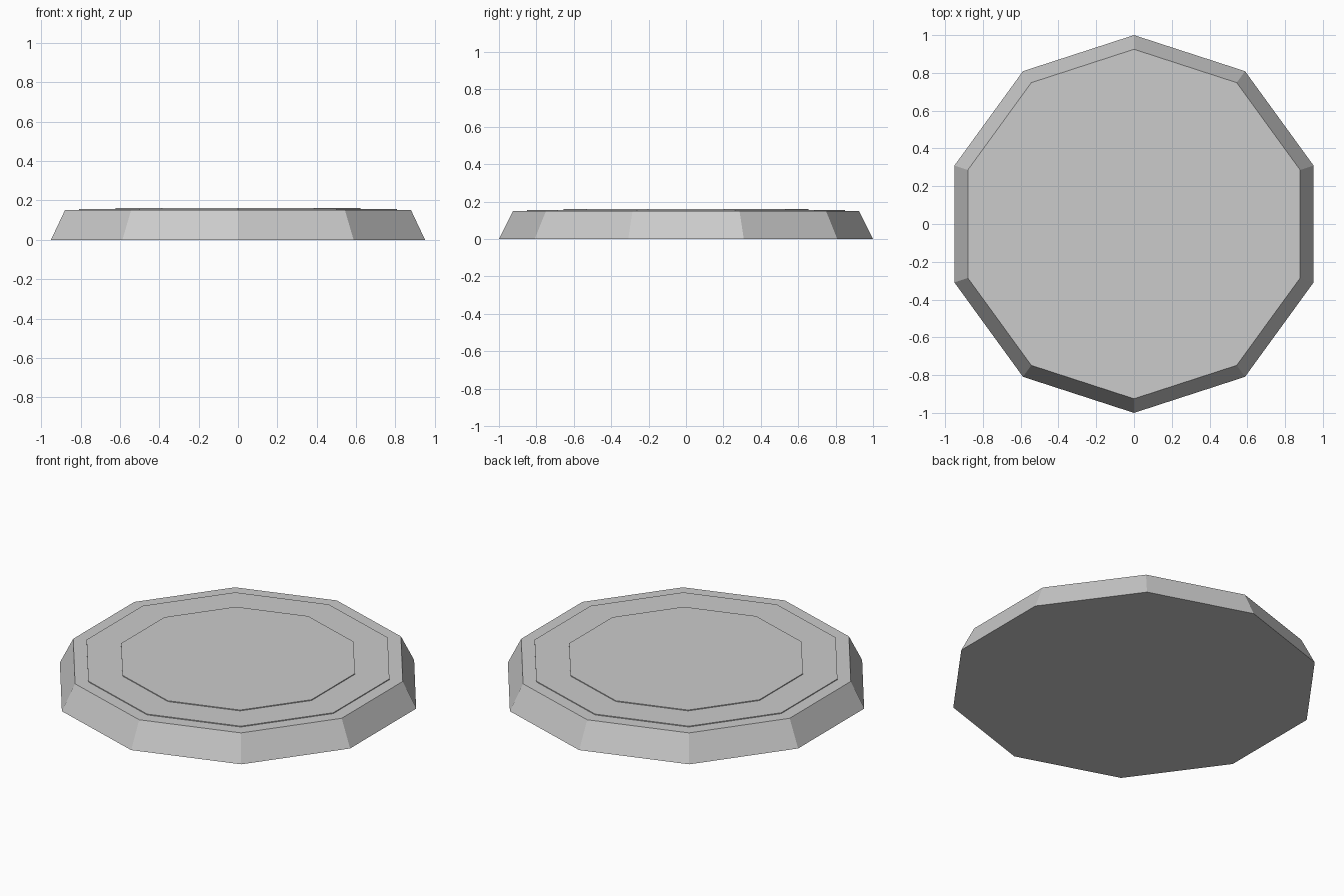
import bpy, bmesh, math

if "Cube" in bpy.data.objects:
    bpy.data.objects.remove(bpy.data.objects["Cube"])

grey = bpy.data.materials.new("light grey")
grey.diffuse_color = (0.6, 0.6, 0.6, 1)
grey.use_nodes = True
grey.node_tree.nodes["Principled BSDF"].inputs["Base Color"].default_value = grey.diffuse_color

SIDES = 10

def decagon_profile(name, rings):
    """Stack decagon rings (radius, z) into one closed solid."""
    bm = bmesh.new()
    loops = []
    for r, z in rings:
        loops.append([bm.verts.new((r * math.sin(2 * math.pi * i / SIDES),
                                    r * math.cos(2 * math.pi * i / SIDES), z))
                      for i in range(SIDES)])
    for a, b in zip(loops, loops[1:]):
        for i in range(SIDES):
            j = (i + 1) % SIDES
            bm.faces.new((a[i], a[j], b[j], b[i]))
    bm.faces.new(loops[0])
    bm.faces.new(loops[-1])
    bmesh.ops.recalc_face_normals(bm, faces=bm.faces)
    me = bpy.data.meshes.new(name)
    bm.to_mesh(me)
    bm.free()
    me.materials.append(grey)
    ob = bpy.data.objects.new(name, me)
    bpy.context.collection.objects.link(ob)
    return ob

# tapered slab with two very shallow raised steps on top
decagon_profile("stepped_platform", [
    (1.0, 0.0), (0.925, 0.151),
    (0.85, 0.151), (0.85, 0.156),
    (0.656, 0.156), (0.656, 0.161),
])
